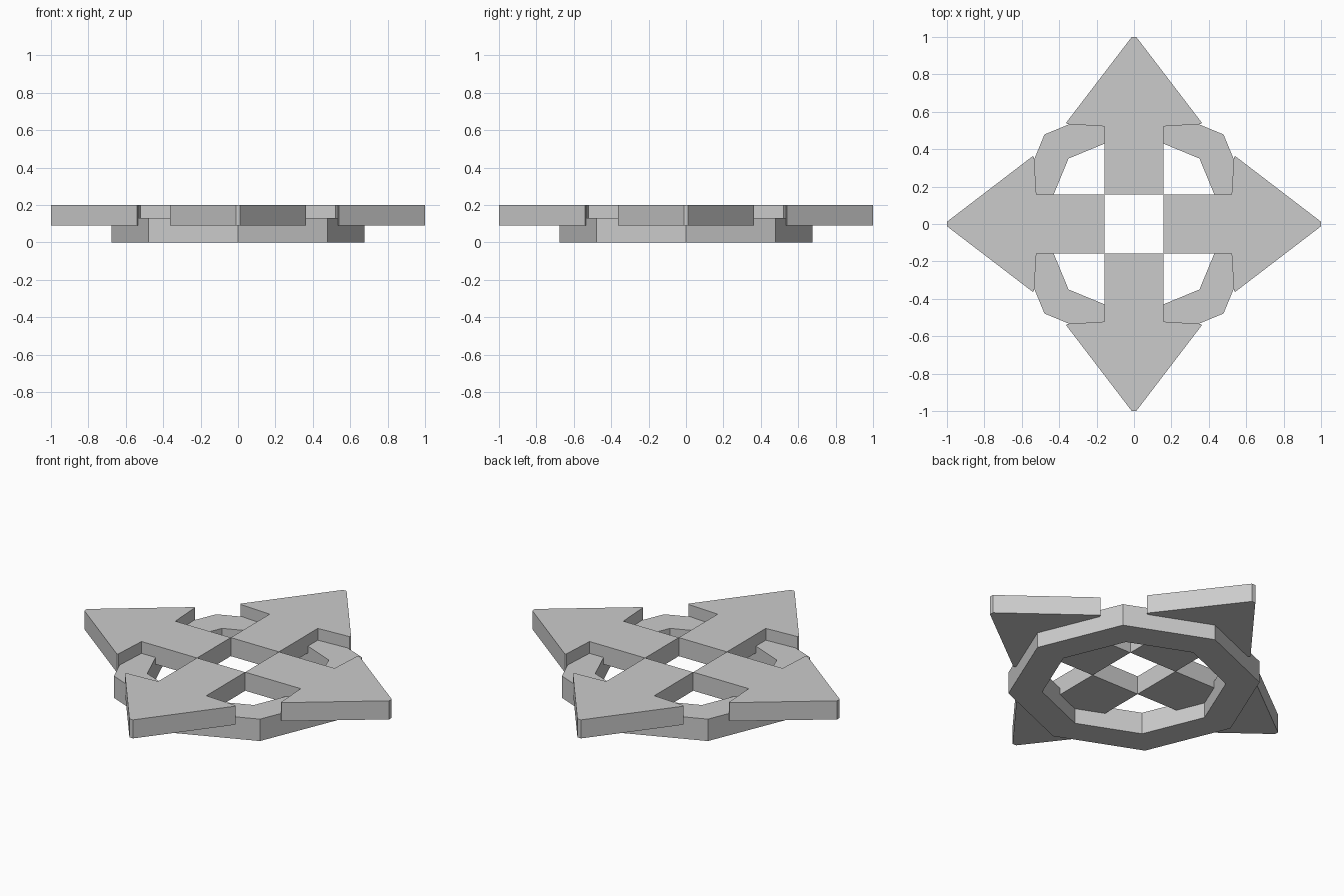
import bpy, bmesh
from math import pi, cos, sin

if "Cube" in bpy.data.objects:
    bpy.data.objects.remove(bpy.data.objects["Cube"])


def finish(name, bm):
    bmesh.ops.recalc_face_normals(bm, faces=bm.faces[:])
    mesh = bpy.data.meshes.new(name)
    bm.to_mesh(mesh)
    bm.free()
    obj = bpy.data.objects.new(name, mesh)
    bpy.context.collection.objects.link(obj)
    return obj


def extrude_faces(bm, height):
    res = bmesh.ops.extrude_face_region(bm, geom=bm.faces[:])
    verts = [g for g in res["geom"] if isinstance(g, bmesh.types.BMVert)]
    bmesh.ops.translate(bm, verts=verts, vec=(0, 0, height))


# Octagonal base ring
def make_ring(name, r_out, r_in, height, sides=8):
    bm = bmesh.new()
    loops = [[bm.verts.new((r * cos(2 * pi * i / sides), r * sin(2 * pi * i / sides), 0))
              for i in range(sides)] for r in (r_out, r_in)]
    outer, inner = loops
    for i in range(sides):
        j = (i + 1) % sides
        bm.faces.new((outer[i], outer[j], inner[j], inner[i]))
    extrude_faces(bm, height)
    return finish(name, bm)


# Flat arrow pointing along +y, mirrored from its right-hand profile
def make_arrow(name, z0, z1):
    half = [(0.158, 0.158), (0.158, 0.522), (0.358, 0.534), (0.363, 0.541), (0.012, 1.0)]
    outline = half + [(-x, y) for x, y in reversed(half)]
    bm = bmesh.new()
    bm.faces.new([bm.verts.new((x, y, z0)) for x, y in outline])
    extrude_faces(bm, z1 - z0)
    return finish(name, bm)


make_ring("base_ring", 0.677, 0.495, 0.13)

# Four arrows around the open centre
for i, side in enumerate(("back", "left", "front", "right")):
    arrow = make_arrow("arrow_" + side, 0.09, 0.2)
    arrow.rotation_euler.z = i * pi / 2
